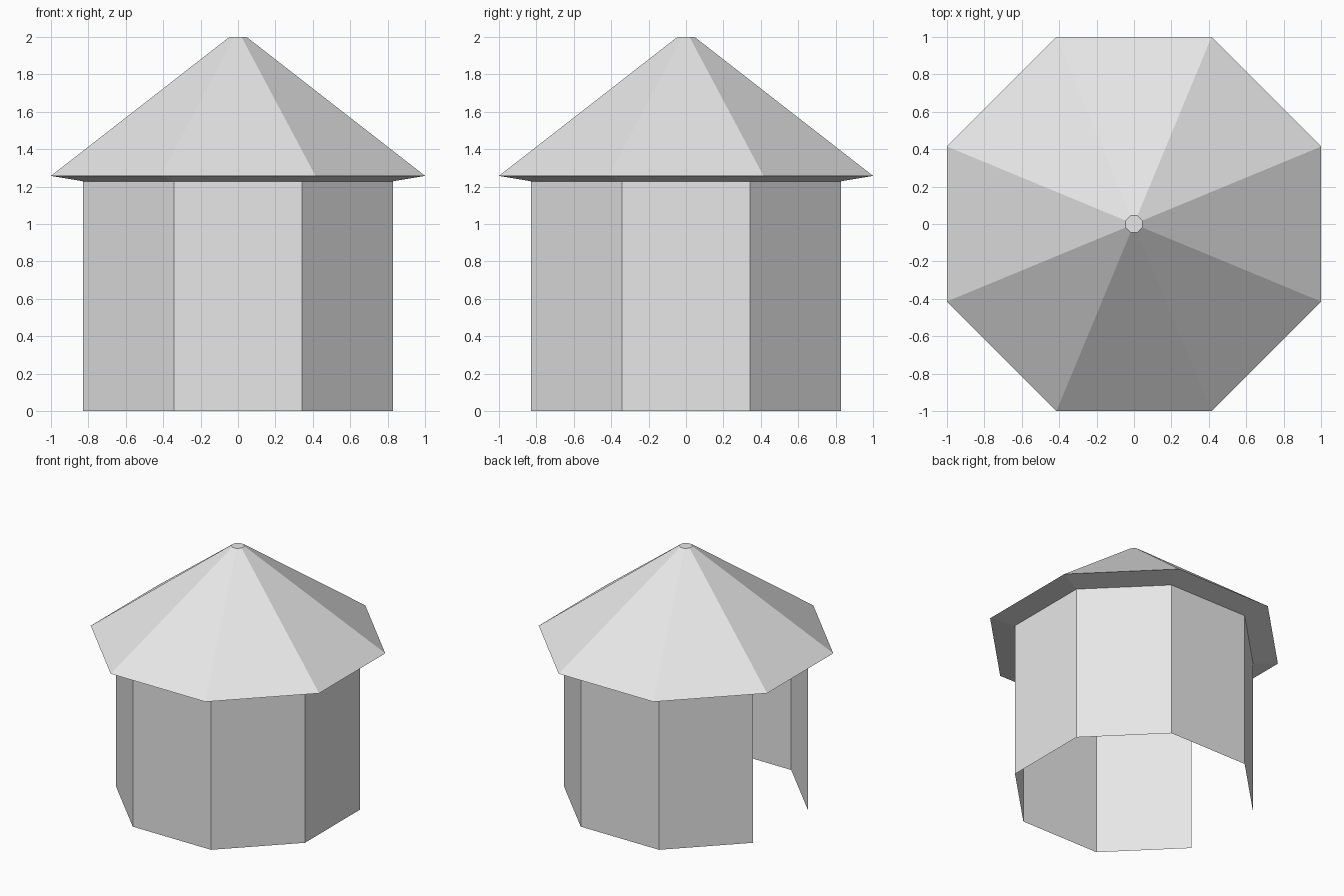
import bpy
import bmesh
import math

SIDES = 8
OPENING = 4  # side facing -x is the open doorway

cube = bpy.data.objects.get("Cube")
if cube:
    bpy.data.objects.remove(cube)

# Single plain colour
grey = bpy.data.materials.new("light_grey")
grey.use_nodes = True
grey.diffuse_color = (0.8, 0.8, 0.8, 1)
grey.node_tree.nodes["Principled BSDF"].inputs["Base Color"].default_value = (0.8, 0.8, 0.8, 1)


def octagon_shell(name, rings, skip=None, cap=False):
    """Bridge octagonal rings of (half width, height), leaving out one side."""
    bm = bmesh.new()
    loops = []
    for half_width, z in rings:
        radius = half_width / math.cos(math.pi / SIDES)
        angles = [(i - 0.5) * math.tau / SIDES for i in range(SIDES)]
        loops.append([bm.verts.new((radius * math.cos(a), radius * math.sin(a), z))
                      for a in angles])
    for low, high in zip(loops, loops[1:]):
        for i in range(SIDES):
            j = (i + 1) % SIDES
            if i != skip:
                bm.faces.new((low[i], low[j], high[j], high[i]))
    if cap:
        bm.faces.new(loops[-1])
    mesh = bpy.data.meshes.new(name)
    bm.to_mesh(mesh)
    bm.free()
    mesh.materials.append(grey)
    obj = bpy.data.objects.new(name, mesh)
    bpy.context.collection.objects.link(obj)
    return obj


# Thin walls, open at the doorway and underneath
octagon_shell("walls", [(0.827, 0), (0.827, 1.228)], skip=OPENING)

# Roof: flared eave underside, sloping sides and small flat tip
octagon_shell("roof", [(0.827, 1.228), (1.0, 1.257), (0.045, 2.0)], cap=True)
